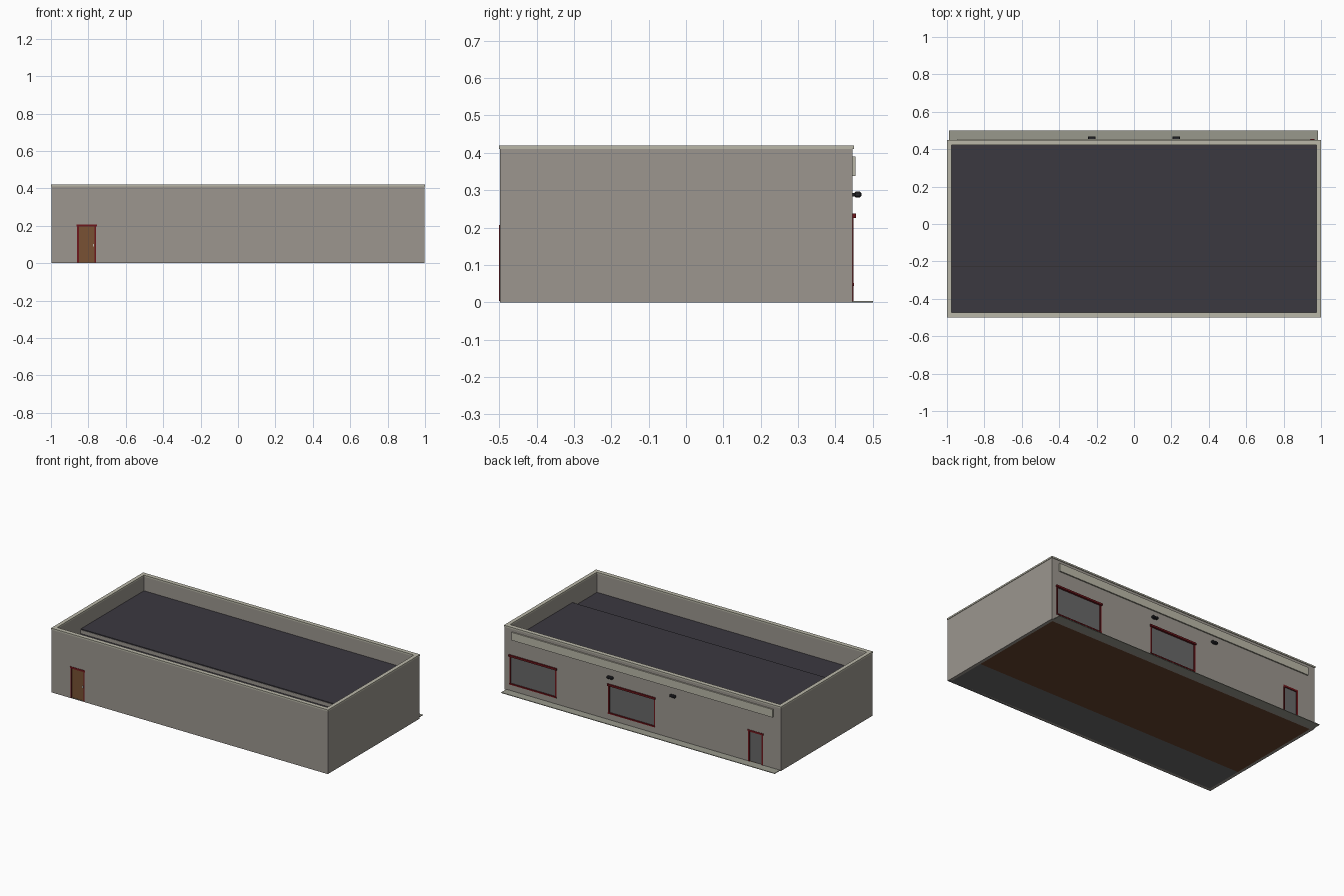
import bpy

old = bpy.data.objects.get("Cube")
if old:
    bpy.data.objects.remove(old, do_unlink=True)


def material(name, *srgb):
    lin = [((c + 0.055) / 1.055) ** 2.4 for c in srgb] + [1.0]
    m = bpy.data.materials.new(name)
    m.use_nodes = True
    m.diffuse_color = lin
    m.node_tree.nodes["Principled BSDF"].inputs["Base Color"].default_value = lin
    return m


WALL = material("warm grey plaster", 0.61, 0.59, 0.56)
TRIM = material("pale stone", 0.73, 0.72, 0.66)
ROOF = material("dark roofing", 0.23, 0.22, 0.25)
PAVE = material("pavement grey", 0.60, 0.60, 0.55)
GREY = material("mid grey", 0.41, 0.41, 0.41)
RED = material("dark red paint", 0.43, 0.09, 0.11)
WOOD = material("door wood", 0.47, 0.32, 0.20)
FLOOR = material("floor boards", 0.40, 0.26, 0.18)
METAL = material("light metal", 0.75, 0.74, 0.70)
LAMP = material("lamp black", 0.16, 0.16, 0.18)


def box(name, x, y, z, mat):
    """Box spanning the (low, high) pairs x, y and z."""
    bpy.ops.mesh.primitive_cube_add(size=1, location=[(a + b) / 2 for a, b in (x, y, z)])
    ob = bpy.context.object
    ob.name = name
    ob.scale = [b - a for a, b in (x, y, z)]
    bpy.ops.object.transform_apply(location=False, rotation=False, scale=True)
    if mat:
        ob.data.materials.append(mat)
    return ob


def ring(name, x, y, z, wx, wy, mat):
    """Four boxes around a rectangle, returned front, back, left, right."""
    parts = [("front", x, (y[0], y[0] + wy)), ("back", x, (y[1] - wy, y[1]))]
    inner = (y[0] + wy, y[1] - wy)
    parts += [("left", (x[1] - wx, x[1]), inner), ("right", (x[0], x[0] + wx), inner)]
    return [box(f"{side}_{name}", px, py, z, mat) for side, px, py in parts]


def cut(wall, x, z):
    """Cut an opening through a wall that runs along x."""
    cutter = box("opening_cutter", x, (wall.location.y - 0.1, wall.location.y + 0.1), z, None)
    cutter.hide_render = True
    mod = wall.modifiers.new("opening", "BOOLEAN")
    mod.operation = "DIFFERENCE"
    mod.solver = "EXACT"
    mod.object = cutter
    bpy.context.view_layer.objects.active = wall
    bpy.ops.object.modifier_apply(modifier=mod.name)
    bpy.data.objects.remove(cutter, do_unlink=True)


def opening(name, wall, x, z, face, out, panel_mat, sill):
    """Cut an opening and fit a recessed panel, jambs, lintel and optional sill."""
    def span(inside, outside):
        return tuple(sorted((face - out * inside, face + out * outside)))

    w = 0.009
    cut(wall, x, z)
    box(name + "_panel", x, span(0.010, -0.004), z, panel_mat)
    for side, a in (("right", x[0]), ("left", x[1] - w)):
        box(f"{name}_{side}_jamb", (a, a + w), span(0.012, 0.002), z, RED)
    lip = 0.009 if sill else 0.002
    box(name + "_lintel", (x[0] - 0.003, x[1] + 0.003), span(0.012, lip), (z[1] - 0.012, z[1]), RED)
    if sill:
        box(name + "_sill", x, span(0.012, 0.004), (z[0], z[0] + 0.008), RED)


# Outer walls and stone coping
front, back, left, right = ring("wall", (-0.997, 0.997), (-0.498, 0.446), (0, 0.41), 0.02, 0.02, WALL)
ring("coping", (-1, 1), (-0.5, 0.45), (0.41, 0.42), 0.025, 0.028, TRIM)

# Stepped roof and the partition beneath the step
SPLIT = -0.225
box("rear_roof", (-0.978, 0.978), (SPLIT, 0.427), (0.300, 0.316), ROOF)
box("front_roof", (-0.978, 0.978), (-0.479, SPLIT), (0.270, 0.286), ROOF)
box("partition_wall", (-0.978, 0.978), (SPLIT + 0.001, SPLIT + 0.015), (0.004, 0.300), WALL)
box("roof_step_trim", (-0.977, 0.977), (SPLIT - 0.002, SPLIT), (0.286, 0.310), WALL)

# Floors and pavement
box("rear_floor", (-0.996, 0.996), (SPLIT, 0.445), (0, 0.004), FLOOR)
box("front_floor", (-0.996, 0.996), (-0.497, SPLIT), (0, 0.004), GREY)
box("pavement", (-0.99, 0.985), (0.446, 0.5), (0, 0.004), PAVE)

# Front door with handle
opening("front_door", front, (-0.86, -0.758), (0.004, 0.207), -0.498, -1, WOOD, False)
box("front_door_handle", (-0.776, -0.770), (-0.499, -0.492), (0.088, 0.102), METAL)

# Shop door and display windows at the back
opening("shop_door", back, (-0.868, -0.762), (0.004, 0.210), 0.446, 1, GREY, False)
for name, x in (("side_window", (0.622, 0.962)), ("middle_window", (-0.090, 0.250))):
    opening(name, back, x, (0.043, 0.238), 0.446, 1, GREY, True)

# Blank fascia board
box("fascia_board", (-0.943, 0.943), (0.446, 0.454), (0.338, 0.390), TRIM)

# Wall lamps
for side, x in (("right", -0.226), ("left", 0.226)):
    box(side + "_lamp_arm", (x - 0.006, x + 0.006), (0.446, 0.454), (0.283, 0.292), LAMP)
    lamp = box(side + "_lamp", (x - 0.021, x + 0.021), (0.450, 0.469), (0.280, 0.296), LAMP)
    bevel = lamp.modifiers.new("bevel", "BEVEL")
    bevel.width = 0.004
    bevel.segments = 1
